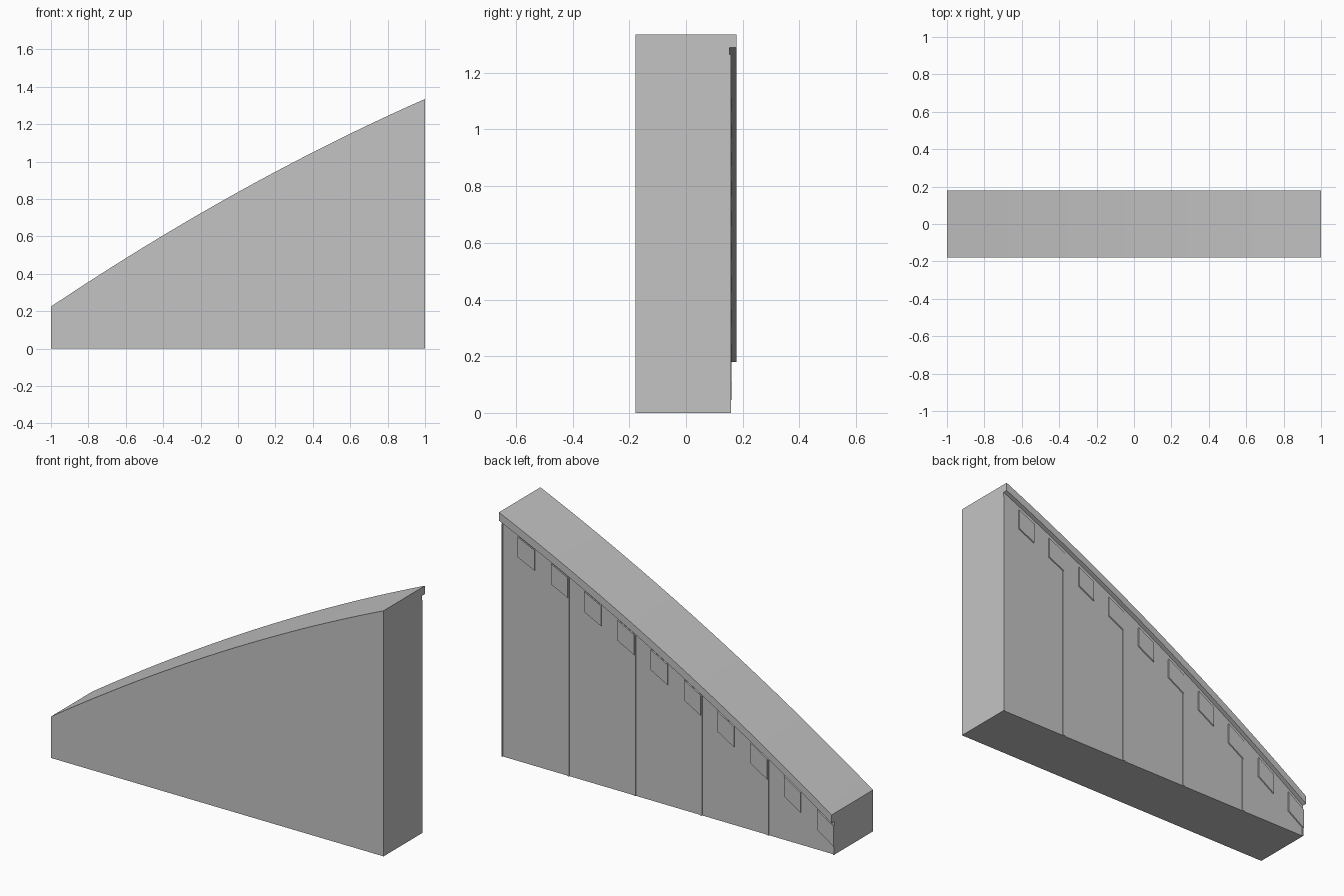
import bpy, bmesh

if "Cube" in bpy.data.objects:
    bpy.data.objects.remove(bpy.data.objects["Cube"])

FRONT, WALL, STRIP, PANEL, LIP = -0.178, 0.153, 0.158, 0.16, 0.178
CAP, GAP, PANEL_H = 0.045, 0.07, 0.11

stone = bpy.data.materials.new("grey stone")
stone.diffuse_color = (0.55, 0.55, 0.55, 1)
stone.use_nodes = True
stone.node_tree.nodes["Principled BSDF"].inputs["Base Color"].default_value = stone.diffuse_color


def top(x):
    """Height of the gently curved sloping top."""
    return 0.837 + 0.555 * x - 0.057 * x * x


def loft(name, x0, x1, steps, section):
    """Sweep a (y, z) cross-section, given per x, along the wall."""
    bm = bmesh.new()
    rings = []
    for i in range(steps + 1):
        x = x0 + (x1 - x0) * i / steps
        rings.append([bm.verts.new((x, y, z)) for y, z in section(x)])
    n = len(rings[0])
    for a, b in zip(rings, rings[1:]):
        for j in range(n):
            k = (j + 1) % n
            bm.faces.new((a[j], a[k], b[k], b[j]))
    bm.faces.new(rings[0])
    bm.faces.new(rings[-1])
    bmesh.ops.recalc_face_normals(bm, faces=bm.faces)
    mesh = bpy.data.meshes.new(name)
    bm.to_mesh(mesh)
    bm.free()
    mesh.materials.append(stone)
    ob = bpy.data.objects.new(name, mesh)
    bpy.context.collection.objects.link(ob)
    return ob


# Wall with overhanging coping on the back
wall = loft("sloping_wall", -1, 1, 20, lambda x: [
    (FRONT, 0), (WALL, 0), (WALL, top(x) - CAP),
    (LIP, top(x) - CAP), (LIP, top(x)), (FRONT, top(x))])
bpy.context.view_layer.objects.active = wall
wall.select_set(True)
bpy.ops.object.shade_smooth_by_angle()

# Narrow upright ribs on the back, clipped at the wall ends
for i in range(6):
    x = -1 + 0.4 * i
    loft("upright_rib", max(-1, x - 0.006), min(1, x + 0.006), 1, lambda x: [
        (WALL, 0), (STRIP, 0), (STRIP, top(x) - GAP), (WALL, top(x) - GAP)])

# Row of raised slanted panels under the coping
for i in range(10):
    x = -1 + 0.2 * i
    loft("raised_panel", x, x + 0.1, 1, lambda x: [
        (WALL, top(x) - GAP - PANEL_H), (PANEL, top(x) - GAP - PANEL_H),
        (PANEL, top(x) - GAP), (WALL, top(x) - GAP)])
